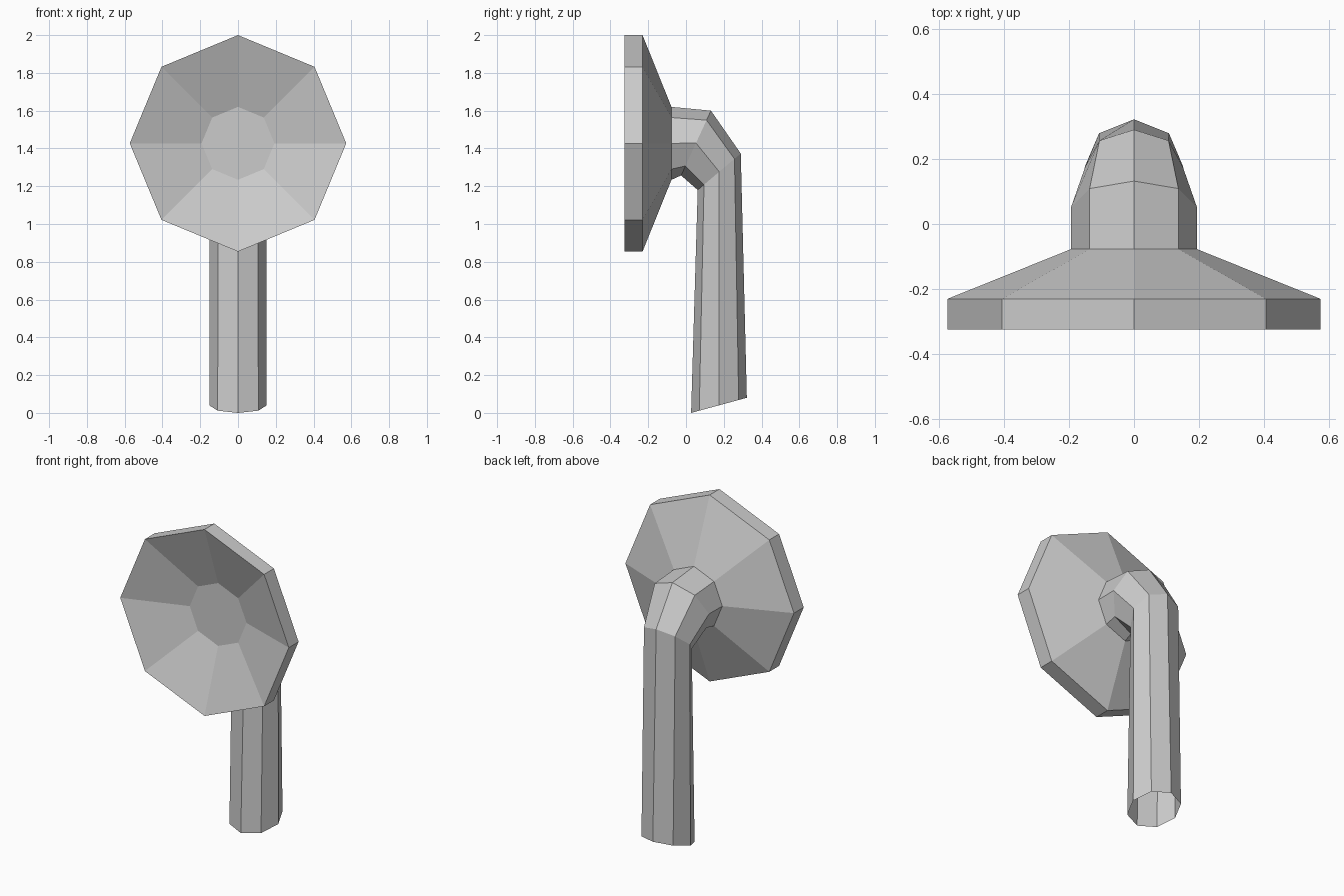
import bpy, bmesh
from math import cos, sin, pi
from mathutils import Vector

if "Cube" in bpy.data.objects:
    bpy.data.objects.remove(bpy.data.objects["Cube"])

SIDES = 8


def ring(top, bottom, rx):
    """Octagon in the plane through the side-view points top and bottom (y, z)."""
    t, b = Vector((0, *top)), Vector((0, *bottom))
    c, up = (t + b) / 2, (t - b) / 2
    return [c + up * cos(2 * pi * k / SIDES) + Vector((rx * sin(2 * pi * k / SIDES), 0, 0))
            for k in range(SIDES)]


def loft(name, rings, cap_end=False):
    """Join successive rings with flat quads."""
    bm = bmesh.new()
    loops = [[bm.verts.new(p) for p in r] for r in rings]
    for a, b in zip(loops, loops[1:]):
        for i in range(SIDES):
            j = (i + 1) % SIDES
            bm.faces.new((a[i], a[j], b[j], b[i]))
    if cap_end:
        bm.faces.new(loops[-1])
    bmesh.ops.recalc_face_normals(bm, faces=bm.faces[:])
    mesh = bpy.data.meshes.new(name)
    bm.to_mesh(mesh)
    bm.free()
    obj = bpy.data.objects.new(name, mesh)
    bpy.context.collection.objects.link(obj)
    return obj


# Head: flared back, flat rim, and a dished front with an octagonal floor
HEAD_Z = 1.427
head_profile = [(0.193, -0.077), (0.573, -0.23), (0.573, -0.325), (0.193, -0.193)]
loft("head", [ring((y, HEAD_Z + r), (y, HEAD_Z - r), r) for r, y in head_profile],
     cap_end=True)

# Handle: bent octagonal tube, open at the slanted bottom end
loft("handle", [
    ring((-0.077, 1.62), (-0.077, 1.234), 0.193),
    ring((0.132, 1.60), (-0.026, 1.257), 0.193),
    ring((0.29, 1.373), (0.062, 1.18), 0.15),
    ring((0.322, 0.08), (0.027, 0.0), 0.152),
])
